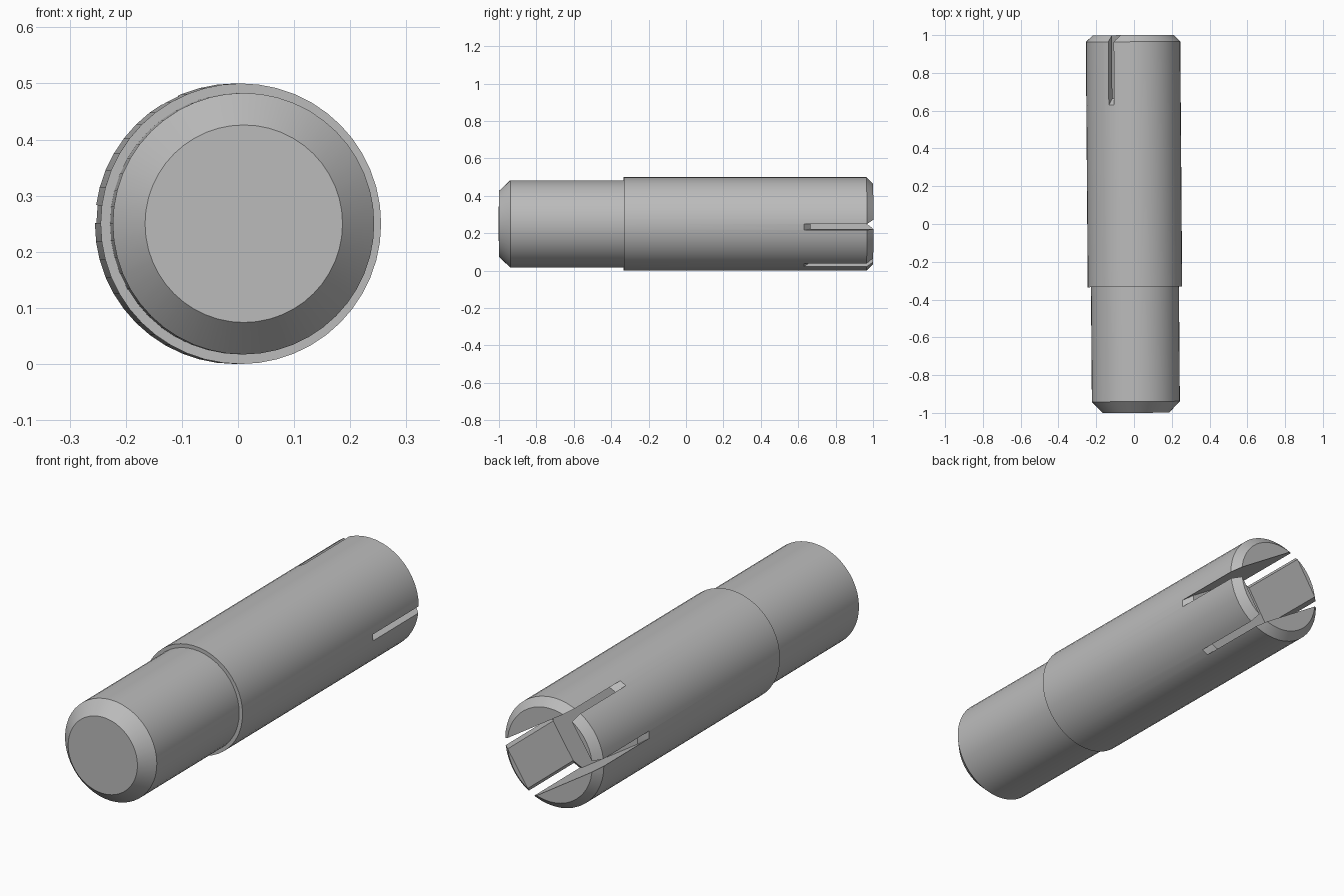
import bpy
import bmesh
from math import cos, sin, pi, radians
from mathutils import Matrix

if "Cube" in bpy.data.objects:
    bpy.data.objects.remove(bpy.data.objects["Cube"], do_unlink=True)

SIDES = 48
RADIUS = 0.25
CHAMFER = 0.035
SLOT_FLOOR = 0.665

steel = bpy.data.materials.new("steel_grey")
steel.use_nodes = True
grey = (0.5, 0.5, 0.5, 1)
steel.diffuse_color = grey
steel.node_tree.nodes["Principled BSDF"].inputs["Base Color"].default_value = grey


def loft(name, rings):
    """Closed solid through matching rings of points."""
    bm = bmesh.new()
    loops = [[bm.verts.new(p) for p in ring] for ring in rings]
    n = len(loops[0])
    for a, b in zip(loops, loops[1:]):
        for i in range(n):
            j = (i + 1) % n
            bm.faces.new((a[i], a[j], b[j], b[i]))
    bm.faces.new(loops[0])
    bm.faces.new(loops[-1])
    bmesh.ops.recalc_face_normals(bm, faces=bm.faces)
    mesh = bpy.data.meshes.new(name)
    bm.to_mesh(mesh)
    bm.free()
    mesh.materials.append(steel)
    obj = bpy.data.objects.new(name, mesh)
    bpy.context.collection.objects.link(obj)
    return obj


def turned(name, profile):
    """Solid of revolution along y from (y, radius) pairs."""
    return loft(name, [[(r * cos(2 * pi * i / SIDES), y, r * sin(2 * pi * i / SIDES))
                        for i in range(SIDES)] for y, r in profile])


def cut(target, cutter):
    mod = target.modifiers.new("cut", "BOOLEAN")
    mod.operation = "DIFFERENCE"
    mod.solver = "EXACT"
    mod.object = cutter
    bpy.context.view_layer.objects.active = target
    bpy.ops.object.modifier_apply(modifier=mod.name)
    bpy.data.objects.remove(cutter, do_unlink=True)


# Stepped shaft with chamfered ends
pin = turned("slotted_pin", [(-1, 0.176), (-0.94, 0.233), (-0.333, 0.233),
                             (-0.333, RADIUS), (1 - CHAMFER, RADIUS),
                             (1, RADIUS - CHAMFER)])

# Slot across the back end, flared where it meets the outer surface
half = [(0.194, 0.093), (0.29, 0.135)]
outline = half + [(-u, v) for u, v in reversed(half)]
outline += [(-u, -v) for u, v in reversed(outline)][::-1]
slot = loft("slot_cutter", [[(u, y, v) for u, v in outline] for y in (0.55, 1.1)])
slot.data.transform(Matrix.Rotation(radians(33), 4, "Y"))

# Conical rim left around the slot floor
core = turned("floor_cutter", [(0.5, 0.34), (SLOT_FLOOR - 0.125, 0.34),
                               (SLOT_FLOOR, RADIUS - CHAMFER)])
cut(slot, core)
cut(pin, slot)

# Slight yaw of the whole pin, resting on the ground
pin.data.transform(Matrix.Translation((0.0025, 0, RADIUS)) @ Matrix.Rotation(0.0078, 4, "Z"))

bpy.ops.object.select_all(action="DESELECT")
pin.select_set(True)
bpy.context.view_layer.objects.active = pin
bpy.ops.object.shade_smooth_by_angle(angle=radians(18))
